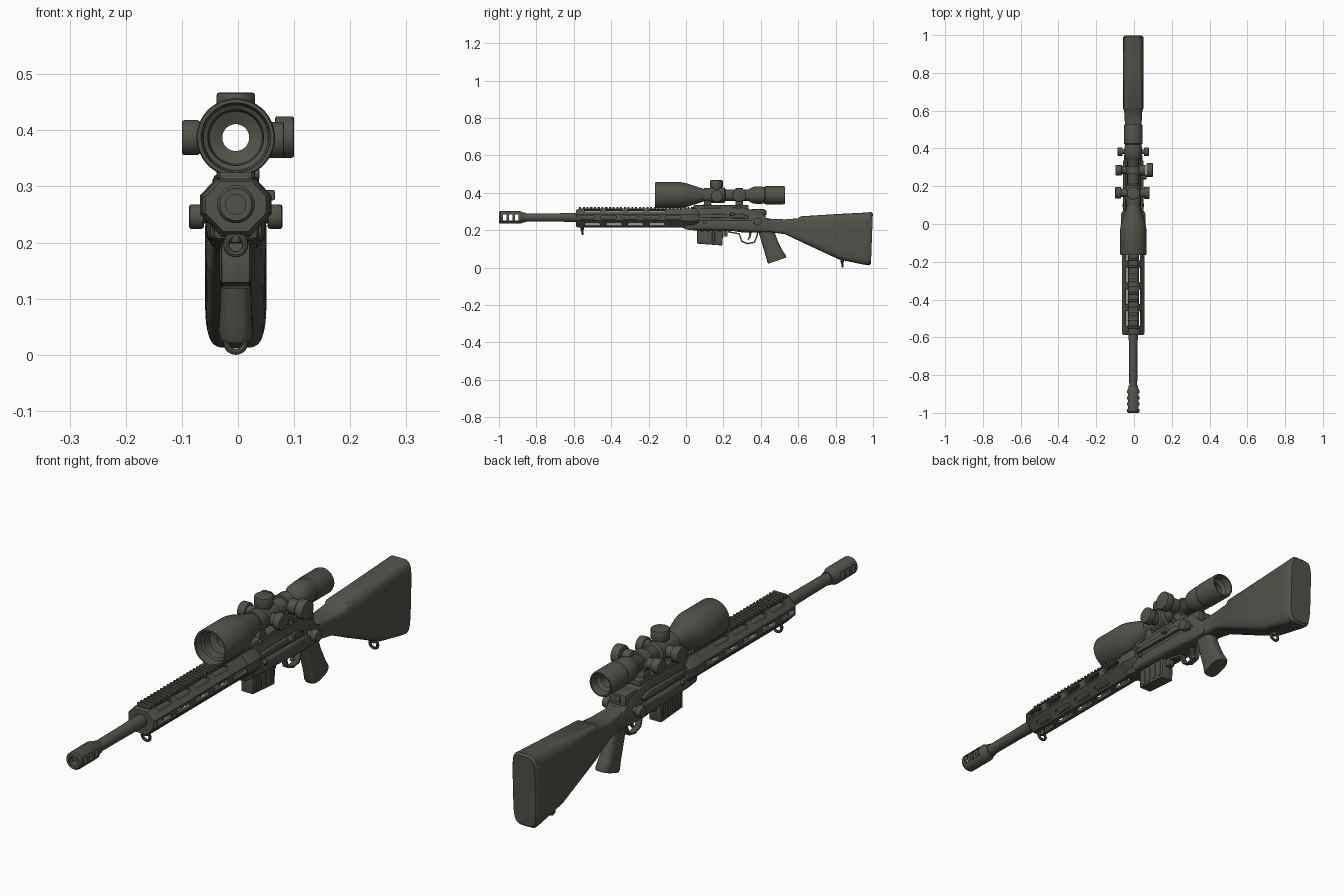
import bpy, bmesh, math
from mathutils import Vector, Matrix

if "Cube" in bpy.data.objects:
    bpy.data.objects.remove(bpy.data.objects["Cube"])

CX = -0.004      # body centreline
BORE = 0.268     # barrel axis height
SCOPE = 0.387    # scope axis height
olive = bpy.data.materials.new("olive_grey")
olive.diffuse_color = (0.080, 0.088, 0.066, 1)
olive.use_nodes = True
olive.node_tree.nodes["Principled BSDF"].inputs["Base Color"].default_value = olive.diffuse_color
C, S, PI = math.cos, math.sin, math.pi


def finish(bm, name, bevel=0.0, segs=2):
    bmesh.ops.recalc_face_normals(bm, faces=bm.faces)
    if bevel:
        edges = [e for e in bm.edges if e.calc_face_angle(0) > 0.4]
        bmesh.ops.bevel(bm, geom=edges, offset=bevel, segments=segs, affect='EDGES', profile=0.5)
    me = bpy.data.meshes.new(name)
    bm.to_mesh(me)
    bm.free()
    me.materials.append(olive)
    ob = bpy.data.objects.new(name, me)
    bpy.context.collection.objects.link(ob)
    return ob


def rings(name, loops, cyclic=False, bevel=0.0):
    """Skin a list of point loops; caps the ends unless cyclic."""
    bm = bmesh.new()
    vs = [[bm.verts.new(p) for p in l] for l in loops]
    n = len(vs[0])
    for i in range(len(vs) if cyclic else len(vs) - 1):
        a, b = vs[i], vs[(i + 1) % len(vs)]
        for j in range(n):
            bm.faces.new((a[j], a[(j + 1) % n], b[(j + 1) % n], b[j]))
    if not cyclic:
        bm.faces.new(vs[0])
        bm.faces.new(vs[-1])
    return finish(bm, name, bevel)


def lathe(name, prof, z, n=32, cyclic=False, x=CX):
    """Revolve (y, r) points about an axis along y."""
    return rings(name, [[(x + r * C(2*PI*(k+.5)/n), y, z + r * S(2*PI*(k+.5)/n)) for k in range(n)]
                        for y, r in prof], cyclic)


def prism(name, pts, x0, x1, bevel=0.0):
    """Extrude a (y, z) outline from x0 to x1."""
    return rings(name, [[(x, y, z) for y, z in pts] for x in (x0, x1)], bevel=bevel)


def box(name, x0, x1, y0, y1, z0, z1, bevel=0.003):
    return prism(name, [(y0, z0), (y1, z0), (y1, z1), (y0, z1)], x0, x1, bevel)


def disc(name, c, axis, r, length, n=24, bevel=0.004):
    bm = bmesh.new()
    bmesh.ops.create_cone(bm, cap_ends=True, segments=n, radius1=r, radius2=r, depth=length,
                          matrix=Matrix.Translation(c) @ Vector(axis).to_track_quat('Z', 'Y').to_matrix().to_4x4())
    return finish(bm, name, bevel)


def loft(name, secs, power=4, n=32):
    """Skin superellipse sections (centre, U, V)."""
    def se(t):
        f = lambda v: math.copysign(abs(v) ** (2 / power), v)
        return f(C(t)), f(S(t))
    return rings(name, [[Vector(c) + Vector(u) * se(2*PI*k/n)[0] + Vector(v) * se(2*PI*k/n)[1]
                         for k in range(n)] for c, u, v in secs])


def ring(name, c, R, r, rx=0.0, n=20, m=8):
    """Torus in the xz plane, leaned by rx about x."""
    rot = Matrix.Rotation(rx, 3, 'X')
    return rings(name, [[Vector(c) + rot @ Vector(((R + r*C(2*PI*j/m)) * C(2*PI*i/n), r*S(2*PI*j/m),
                         (R + r*C(2*PI*j/m)) * S(2*PI*i/n))) for j in range(m)] for i in range(n)], True)


def cut(ob, cutters):
    for c in cutters:
        m = ob.modifiers.new("cut", 'BOOLEAN')
        m.operation, m.solver, m.object = 'DIFFERENCE', 'EXACT', c
        c.hide_render = True
        bpy.context.view_layer.objects.active = ob
        bpy.ops.object.modifier_apply(modifier="cut")
        bpy.data.objects.remove(c)


# barrel and muzzle brake
lathe("barrel", [(-.89, .021), (-.70, .022), (-.57, .025), (.02, .028)], BORE)
brake = lathe("muzzle_brake", [(-1, .018), (-1, .029), (-.993, .034), (-.885, .034), (-.872, .027),
                               (-.855, .025), (-.855, .012), (-.89, .018)], BORE, 16, True)
cuts = []
for y in (-.970, -.937, -.904):
    cuts.append(box("port_cutter", -.1, .1, y - .009, y + .009, BORE - .017, BORE + .017, 0))
cut(brake, cuts)


# octagonal handguard, hollow, with slots
def octo(k, y):
    half = [(.032, .046), (.060, .016), (.060, -.016), (.024, -.053)]
    pts = half + [(-x, z) for x, z in reversed(half)]
    return [(CX + x * k, y, .267 + z * k) for x, z in pts]


guard = rings("handguard", [octo(.9, -.587), octo(1, -.577), octo(1, -.005)])
cuts = [rings("core_cutter", [octo(.78, -.56), octo(.78, -.02)])]
for deg, start, count in ((46, -.50, 4), (0, -.53, 5), (-46, -.50, 4), (-90, -.53, 5),
                          (134, -.50, 4), (180, -.53, 5), (226, -.50, 4)):
    for i in range(count):
        y = start + i * .115
        hl, r = .033, .010
        pts = [(y + (hl if C(t) > 0 else -hl) + r * C(t), r * S(t))
               for t in [2*PI*(k+.5)/12 for k in range(12)]]
        c = prism("slot_cutter", pts, .038, .08)
        c.data.transform(Matrix.Translation((CX, 0, .267)) @ Matrix.Rotation(-math.radians(deg), 4, 'Y'))
        cuts.append(c)
cut(guard, cuts)

# toothed top rail
box("rail_base", CX - .024, CX + .024, -.575, .05, .305, .317, .002)
for i in range(31):
    y = -.572 + i * .02
    box("rail_tooth", CX - .029, CX + .029, y, y + .011, .312, .325, .002)

# receiver body, front block and rear bridge
prism("receiver", [(-.01, .205), (-.01, .305), (.06, .318), (.30, .322), (.34, .312), (.41, .295), (.43, .262),
                   (.46, .25), (.46, .19), (.30, .188), (.22, .20), (.05, .198)], CX - .041, CX + .041, .010)
rings("receiver_block", [octo(1.02, -.02), octo(1.06, -.01), octo(1.06, .055), octo(.95, .07)])
loft("fore_stock", [((CX, y, z), (w, 0, 0), (0, 0, h)) for y, z, w, h in
                    ((.04, .228, .045, .028), (.10, .228, .052, .028), (.25, .225, .052, .030),
                     (.36, .222, .048, .034), (.45, .222, .040, .034))])
box("rear_sight_base", CX - .036, CX + .036, .345, .425, .25, .312, .008)
box("rear_sight_leaf", CX - .014, CX + .014, .40, .43, .28, .305)
for s in (-1, 1):
    prism("side_rib", [(.06, .268), (.08, .284), (.30, .288), (.34, .272), (.33, .262)],
          CX + s * .035, CX + s * .053, .004)
    disc("side_pin", (CX + s * .052, .10, .245), (1, 0, 0), .010, .012)
    disc("sight_knob", (CX + s * .070, .382, .246), (1, 0, 0), .022, .026)
    disc("sight_knob_shaft", (CX + s * .045, .382, .246), (1, 0, 0), .012, .05)
prism("bolt_handle", [(.235, .275), (.26, .275), (.262, .292), (.24, .294)], .04, .066, .004)

# magazine with ribs
prism("magazine", [(.060, .21), (.060, .128), (.194, .118), (.200, .21)], CX - .026, CX + .026, .004)
for i in range(4):
    y = .078 + i * .031
    box("magazine_rib", CX - .029, CX + .029, y, y + .014, .132, .192, .002)
box("magazine_catch", CX - .012, CX + .012, .20, .222, .165, .20)

# trigger and guard
bow = [(.225, .192), (.285, .180), (.298, .140), (.33, .128), (.365, .135), (.378, .165), (.385, .192)]
loops = []
for i, (y, z) in enumerate(bow):
    a, b = Vector(bow[max(i-1, 0)]), Vector(bow[min(i+1, 6)])
    t = (b - a).normalized() * .004
    loops.append([(CX + sx * .011, y - so * t.y, z + so * t.x) for sx, so in ((-1, -1), (1, -1), (1, 1), (-1, 1))])
rings("trigger_guard", loops)
prism("trigger", [(.335, .195), (.352, .195), (.347, .165), (.333, .146), (.328, .149), (.338, .168)],
      CX - .006, CX + .006)

# pistol grip
loft("pistol_grip", [((CX, y, z), (w, 0, 0), (0, h, s)) for y, z, w, h, s in
                     ((.425, .215, .026, .045, .00), (.432, .185, .026, .040, .008), (.450, .130, .027, .041, .012),
                      (.472, .075, .029, .045, .015), (.484, .047, .031, .050, .017), (.487, .037, .029, .047, .016))], 3)

# shoulder stock
loft("stock", [((CX, y, (b + t) / 2), (w, 0, 0), (0, s, (t - b) / 2)) for y, b, t, w, s in
               ((.41, .190, .268, .034, 0), (.46, .188, .260, .038, 0), (.53, .178, .258, .044, 0),
                (.598, .146, .263, .048, 0), (.612, .139, .274, .053, 0), (.82, .043, .287, .054, 0),
                (.955, .016, .294, .055, .005), (.985, .012, .297, .054, .006), (.994, .020, .290, .048, .005))], 5, 40)

# sling swivels
for y, z, top in ((.835, .022, .05), (-.555, .196, .222)):
    ring("sling_swivel", (CX, y, z), .017, .0055, .15)
    disc("swivel_post", (CX, y, top - .008), (0, 0, 1), .009, .03, 12, .002)

# scope, hollow along its length
lathe("scope_tube", [(-.165, .062), (-.165, .068), (-.160, .070), (-.03, .070), (-.005, .066), (.095, .034),
                     (.11, .031), (.335, .031), (.345, .038), (.36, .045), (.40, .048), (.41, .045), (.42, .045),
                     (.425, .049), (.52, .049), (.528, .046), (.528, .041), (.50, .036), (.49, .024),
                     (-.09, .024), (-.10, .047), (-.13, .050), (-.135, .058)], SCOPE, 40, True)
# turret saddle and knobs: cut clear of the sight line by starting outside the tube
lathe("turret_saddle", [(.125, .0305), (.132, .041), (.205, .041), (.212, .0305), (.212, .025), (.125, .025)], SCOPE, 24, True)
disc("top_turret", (CX, .163, .447), (0, 0, 1), .034, .040)
disc("top_turret_neck", (CX, .163, .424), (0, 0, 1), .026, .02)
for nm, y, x, r, ln, z in (("left_turret", .165, -.084, .031, .032, .387), ("right_turret", .165, .067, .032, .03, .383),
                           ("left_ring_knob", .285, -.081, .028, .034, .387), ("right_ring_knob", .285, .083, .037, .034, .388)):
    s = math.copysign(1, x)
    disc(nm, (x, y, z), (1, 0, 0), r, ln)
    disc(nm + "_neck", (CX + s * .047, y, z), (1, 0, 0), r * .75, .036)

# scope rings and mount
for y in (.115, .285):
    lathe("scope_ring", [(y - .02, .040), (y + .02, .040), (y + .02, .027), (y - .02, .027)], SCOPE, 24, True)
    prism("ring_foot", [(y - .024, .318), (y + .024, .318), (y + .017, .358), (y - .017, .358)], CX - .030, CX + .030, .003)
box("scope_mount", CX - .034, CX + .034, .04, .335, .312, .334, .005)
for y in (.09, .28):
    disc("mount_screw", (CX + .036, y, .322), (1, 0, 0), .010, .012, 12, .002)

# smooth shading with sharp edges kept
bpy.ops.object.select_all(action='DESELECT')
for ob in bpy.context.scene.objects:
    ob.select_set(True)
    bpy.context.view_layer.objects.active = ob
bpy.ops.object.shade_smooth_by_angle(angle=math.radians(35))
